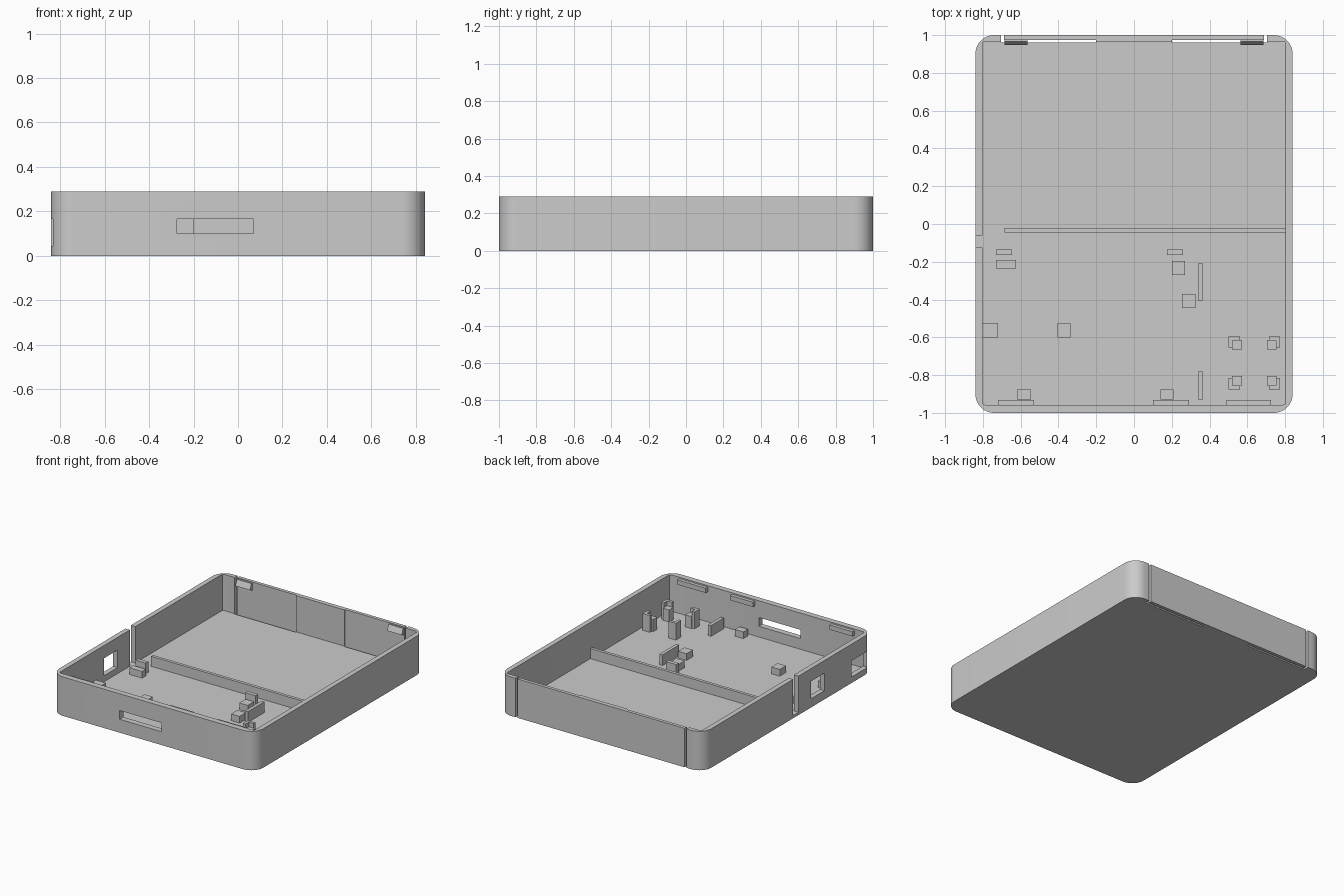
import bpy, bmesh
from math import cos, sin, pi, radians

cube = bpy.data.objects.get("Cube")
if cube:
    bpy.data.objects.remove(cube, do_unlink=True)

grey = bpy.data.materials.new("matte_grey")
grey.use_nodes = True
colour = (0.6, 0.6, 0.6, 1)
grey.diffuse_color = colour
grey.node_tree.nodes["Principled BSDF"].inputs["Base Color"].default_value = colour

HX, HY, TOP, FLOOR = 0.84, 1.0, 0.29, 0.02


def finish(name, bm):
    bmesh.ops.recalc_face_normals(bm, faces=bm.faces)
    mesh = bpy.data.meshes.new(name)
    bm.to_mesh(mesh)
    bm.free()
    mesh.materials.append(grey)
    obj = bpy.data.objects.new(name, mesh)
    bpy.context.scene.collection.objects.link(obj)
    return obj


def extrude(bm, points, offset):
    face = bm.faces.new([bm.verts.new(p) for p in points])
    ext = bmesh.ops.extrude_face_region(bm, geom=[face])["geom"]
    bmesh.ops.translate(bm, vec=offset, verts=[v for v in ext if isinstance(v, bmesh.types.BMVert)])


def add_box(bm, x0, x1, y0, y1, z0, z1):
    extrude(bm, [(x0, y0, z0), (x1, y0, z0), (x1, y1, z0), (x0, y1, z0)], (0, 0, z1 - z0))


def boxes(name, *dims):
    bm = bmesh.new()
    for d in dims:
        add_box(bm, *d)
    return finish(name, bm)


def rounded_prism(name, x, y0, y1, z0, z1, r, steps):
    bm = bmesh.new()
    pts = []
    corners = [(x - r, y1 - r), (r - x, y1 - r), (r - x, y0 + r), (x - r, y0 + r)]
    for i, (cx, cy) in enumerate(corners):
        for k in range(steps + 1):
            a = (i + k / steps) * pi / 2
            pts.append((cx + r * cos(a), cy + r * sin(a), z0))
    extrude(bm, pts, (0, 0, z1 - z0))
    return finish(name, bm)


def cut(obj, cutter):
    mod = obj.modifiers.new("cut", "BOOLEAN")
    mod.operation, mod.solver, mod.object = "DIFFERENCE", "EXACT", cutter
    bpy.context.view_layer.update()
    result = bpy.data.meshes.new_from_object(obj.evaluated_get(bpy.context.evaluated_depsgraph_get()))
    obj.modifiers.clear()
    obj.data = result
    bpy.data.objects.remove(cutter, do_unlink=True)


# Tray shell: rounded body, hollowed from above
shell = rounded_prism("tray_shell", HX, -HY, HY, 0, TOP, 0.1, 12)
cut(shell, rounded_prism("cavity", 0.803, -0.957, 0.967, FLOOR, 0.5, 0.015, 3))

# Openings in the front and right walls
cut(shell, boxes("wall_openings",
                 (-0.275, 0.07, -1.1, -0.9, 0.1, 0.165),
                 (-0.9, -0.78, -0.43, -0.27, 0.065, 0.195),
                 (-0.9, -0.78, -0.94, -0.75, 0.045, 0.165),
                 (-0.9, -0.8, -0.125, -0.062, FLOOR, 0.5)))

# Flexible back panel: slits beside it and along its foot
cut(shell, boxes("panel_side_slits", *[(s * 0.697 - 0.008, s * 0.697 + 0.008, 0.962, 1.1, -0.1, 0.5)
                                       for s in (-1, 1)]))
cut(shell, boxes("panel_foot_slits", *[(min(s * 0.2, s * 0.7), max(s * 0.2, s * 0.7), 0.962, 0.975, -0.1, 0.5)
                                       for s in (-1, 1)]))

# Wedge catches near the top of the back panel
for side, x0 in (("right", -0.685), ("left", 0.565)):
    bm = bmesh.new()
    profile = [(0.976, 0.282), (0.965, 0.282), (0.947, 0.24), (0.976, 0.228)]
    extrude(bm, [(x0, y, z) for y, z in profile], (0.12, 0, 0))
    finish("back_catch_" + side, bm)

# Lip tabs near the top of the front wall
for i, (x0, x1) in enumerate([(-0.72, -0.53), (0.1, 0.29), (0.49, 0.725)]):
    boxes(f"front_tab_{i + 1}", (x0, x1, -0.96, -0.932, 0.245, 0.28))

# Ribs standing on the floor
BASE = FLOOR - 0.005
boxes("cross_rib", (-0.685, 0.805, -0.045, -0.022, BASE, 0.095))
boxes("long_rib", (0.34, 0.365, -0.405, -0.21, BASE, 0.1))
boxes("front_rib", (0.34, 0.365, -0.93, -0.78, BASE, 0.1))
boxes("stop_plate_right", (-0.73, -0.645, -0.165, -0.135, BASE, 0.1))
boxes("stop_plate_left", (0.175, 0.26, -0.165, -0.135, BASE, 0.1))

# Low support blocks
for i, (x0, x1, y0, y1) in enumerate([
        (-0.73, -0.625, -0.235, -0.19), (0.2, 0.27, -0.27, -0.195),
        (0.255, 0.325, -0.445, -0.37), (-0.805, -0.72, -0.6, -0.525),
        (-0.405, -0.335, -0.6, -0.525), (-0.62, -0.545, -0.93, -0.875),
        (0.14, 0.21, -0.93, -0.875)]):
    boxes(f"support_block_{i + 1}", (x0, x1, y0, y1, BASE, 0.07))

# Four corner holders: tall angle bracket with a lower post inside
CX, CY = 0.637, -0.735
for sx, nx in ((-1, "right"), (1, "left")):
    for sy, ny in ((-1, "front"), (1, "back")):
        def span(c, s, a, b):
            return sorted((c + s * a, c + s * b))
        for part, (xa, xb), (ya, yb), h in (
                ("bracket_side", (0.116, 0.137), (0.08, 0.14), 0.145),
                ("bracket_end", (0.077, 0.137), (0.119, 0.14), 0.145),
                ("post", (0.066, 0.117), (0.07, 0.12), 0.11)):
            boxes(f"{ny}_{nx}_{part}", (*span(CX, sx, xa, xb), *span(CY, sy, ya, yb), BASE, h))

# Smooth the rounded corners, keep the edges sharp
bpy.ops.object.select_all(action="DESELECT")
shell.select_set(True)
bpy.context.view_layer.objects.active = shell
bpy.ops.object.shade_smooth_by_angle(angle=radians(30))
